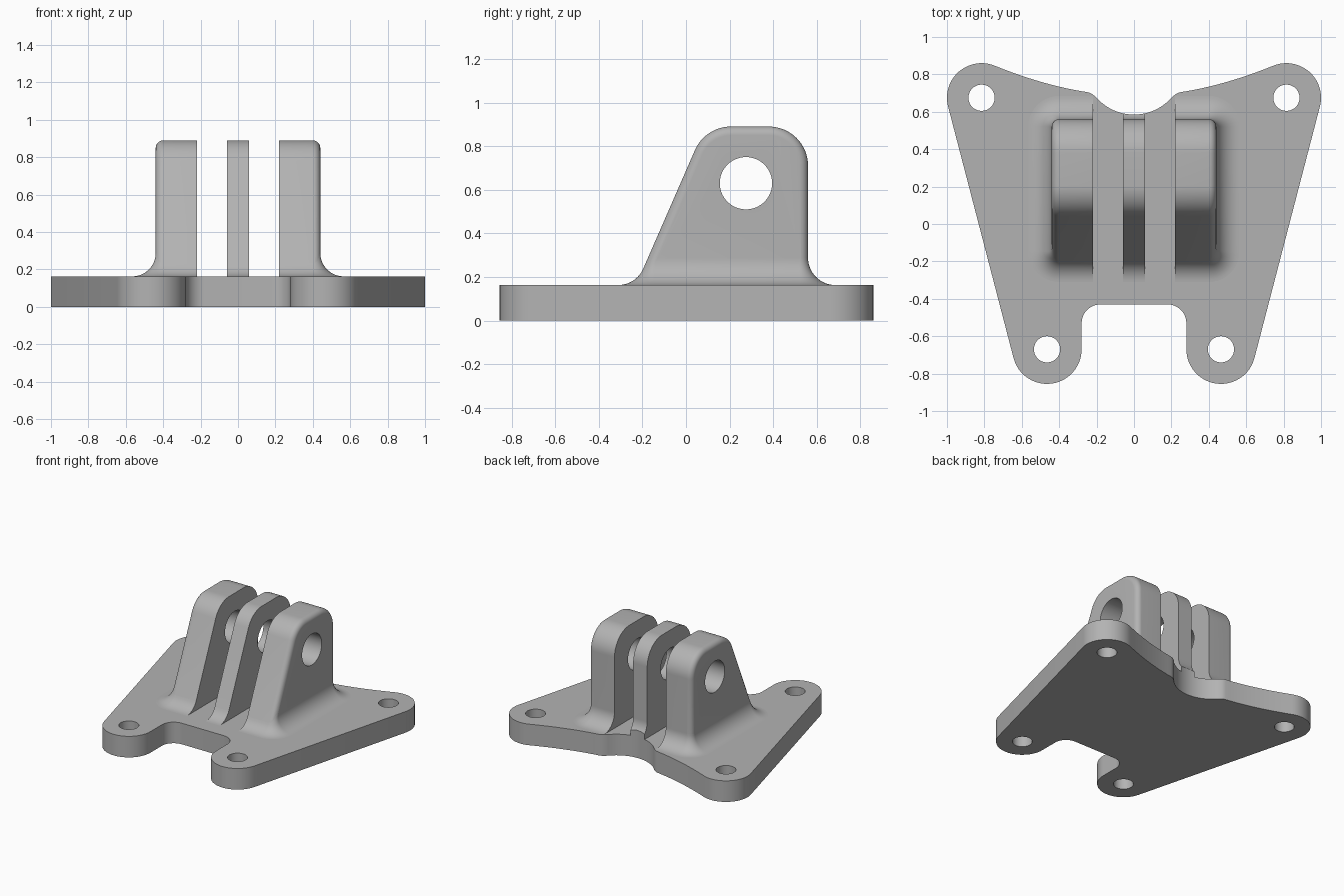
import bpy, bmesh
from math import sin, cos, tan, sqrt, radians, pi

if "Cube" in bpy.data.objects:
    bpy.data.objects.remove(bpy.data.objects["Cube"])

GREY = bpy.data.materials.new("plain grey")
GREY.use_nodes = True
GREY.diffuse_color = (0.45, 0.45, 0.45, 1)
GREY.node_tree.nodes["Principled BSDF"].inputs["Base Color"].default_value = (0.45, 0.45, 0.45, 1)

PLATE_TOP, TOP = 0.163, 0.89
LEAN = radians(23.6)          # lean of the lug front from vertical
EDGE, FILLET = 0.04, 0.125    # outer edge rounding and root fillet
HALF_WIDTH, BACK = 0.44, 0.56
SINK = 0.15                   # lugs are rooted slightly inside the plate


def arc(cx, cy, r, a0, a1, n=12):
    angles = [radians(a0 + (a1 - a0) * i / n) for i in range(n + 1)]
    return [(cx + r * cos(a), cy + r * sin(a)) for a in angles]


def curve(a, b, c, n=12):
    ts = [i / n for i in range(n + 1)]
    return [tuple((1 - t) ** 2 * p + 2 * t * (1 - t) * q + t * t * s
                  for p, q, s in zip(a, b, c)) for t in ts]


def loft(name, rings):
    """Skin closed rings of equal length and cap both ends."""
    bm = bmesh.new()
    loops = [[bm.verts.new(p) for p in ring] for ring in rings]
    n = len(loops[0])
    for a, b in zip(loops, loops[1:]):
        for i in range(n):
            j = (i + 1) % n
            bm.faces.new((a[i], a[j], b[j], b[i]))
    bm.faces.new(loops[0][::-1])
    bm.faces.new(loops[-1])
    bmesh.ops.recalc_face_normals(bm, faces=bm.faces)
    mesh = bpy.data.meshes.new(name)
    bm.to_mesh(mesh)
    bm.free()
    mesh.materials.append(GREY)
    ob = bpy.data.objects.new(name, mesh)
    bpy.context.collection.objects.link(ob)
    return ob


def prism(name, outline, z0, z1):
    return loft(name, [[(x, y, z) for x, y in outline] for z in (z0, z1)])


def round_cutter(x, y, r):
    return prism("cutter", arc(x, y, r, 0, 357.5, 143), -0.5, 1.5)


def boolean(ob, other, operation="DIFFERENCE"):
    bpy.ops.object.select_all(action="DESELECT")
    bpy.context.view_layer.objects.active = ob
    ob.select_set(True)
    mod = ob.modifiers.new("shape", "BOOLEAN")
    mod.operation, mod.solver, mod.object = operation, "EXACT", other
    bpy.ops.object.modifier_apply(modifier=mod.name)
    bpy.data.objects.remove(other)


def finish(ob):
    bpy.ops.object.select_all(action="DESELECT")
    bpy.context.view_layer.objects.active = ob
    ob.select_set(True)
    bpy.ops.object.shade_smooth_by_angle(angle=radians(30))


# Base plate: one half outline from the rear notch round to the front recess
EAR, FOOT, PAD = (0.815, 0.675), (0.465, -0.67), 0.185
half = curve((0.19, 0.665), (0.222, 0.70), (0.25, 0.705), 6)
half += curve((0.25, 0.705), (0.478, 0.739), (0.745, 0.846))[1:-1]
half += arc(*EAR, PAD, 112, -14.6, 20)
half += arc(*FOOT, PAD, -14.6, -180, 24)
half += arc(0.18, -0.53, 0.1, 0, 90)
base_plate = prism("base_plate", half + [(-x, y) for x, y in half[::-1]], 0, PLATE_TOP)
for side in (-1, 1):
    for x, y in (EAR, FOOT):
        boolean(base_plate, round_cutter(side * x, y, 0.07))


# Lug block: side profile swept across x, inset at the ends for rounded edges
def front_line(z):
    return -0.229 + tan(LEAN) * (z - PLATE_TOP)


def lug_profile(inset):
    r = 0.18 - inset
    return ([(BACK - inset, SINK)]
            + arc(BACK - 0.18, TOP - 0.18, r, 0, 90, 16)
            + arc(0.206, TOP - 0.18, r, 90, 90 + 66.4, 12)
            + [(front_line(SINK) + inset / cos(LEAN), SINK)])


steps = [radians(90 * i / 8) for i in range(9)]
stations = [(HALF_WIDTH - EDGE + EDGE * sin(t), EDGE * (1 - cos(t))) for t in steps]
stations = [(-x, d) for x, d in stations[::-1]] + stations
lugs = loft("hinge_lugs", [[(x, y, z) for y, z in lug_profile(d)] for x, d in stations])


# Root fillet: rounded rectangles that flare out towards the plate
def root_ring(z, grow, front):
    r, w, back = EDGE + grow, HALF_WIDTH + grow, BACK + grow
    pts = (arc(w - r, back - r, r, 0, 90, 10) + arc(r - w, back - r, r, 90, 180, 10)
           + arc(r - w, front + r, r, 180, 270, 10) + arc(w - r, front + r, r, 270, 360, 10))
    return [(x, y, z) for x, y in pts]


centre = PLATE_TOP + FILLET
front_start = front_line(PLATE_TOP) - FILLET * tan(pi / 4 - LEAN / 2)
tangent_z = centre - FILLET * sin(LEAN)
rings = []
for i in range(15):
    a = pi / 2 * (1 - i / 14)
    z = centre - FILLET * sin(a)
    front = front_start + FILLET * cos(a) if z < tangent_z else front_line(z) + 0.002
    rings.append(root_ring(z, FILLET * (1 - cos(a)), front))
rings.insert(0, [(x, y, SINK) for x, y, z in rings[0]])
rings.append(root_ring(centre + 0.02, -0.003, front_line(centre + 0.02) + 0.003))
boolean(lugs, loft("root_fillet", rings), "UNION")

# Slots between the three lugs
for side in (-1, 1):
    slot = [(side * x, y) for x, y in ((0.06, -1), (0.22, -1), (0.22, 1), (0.06, 1))]
    boolean(lugs, prism("cutter", slot, 0.1, 1.5))

# Pin hole through all lugs
pin = [[(x, y, z) for y, z in arc(0.275, 0.63, 0.12, 0, 355, 71)] for x in (-1, 1)]
boolean(lugs, loft("cutter", pin))

# Rear notch through the plate and the middle lug root
for ob in (base_plate, lugs):
    boolean(ob, round_cutter(0, 0.852, 0.267))
    finish(ob)
